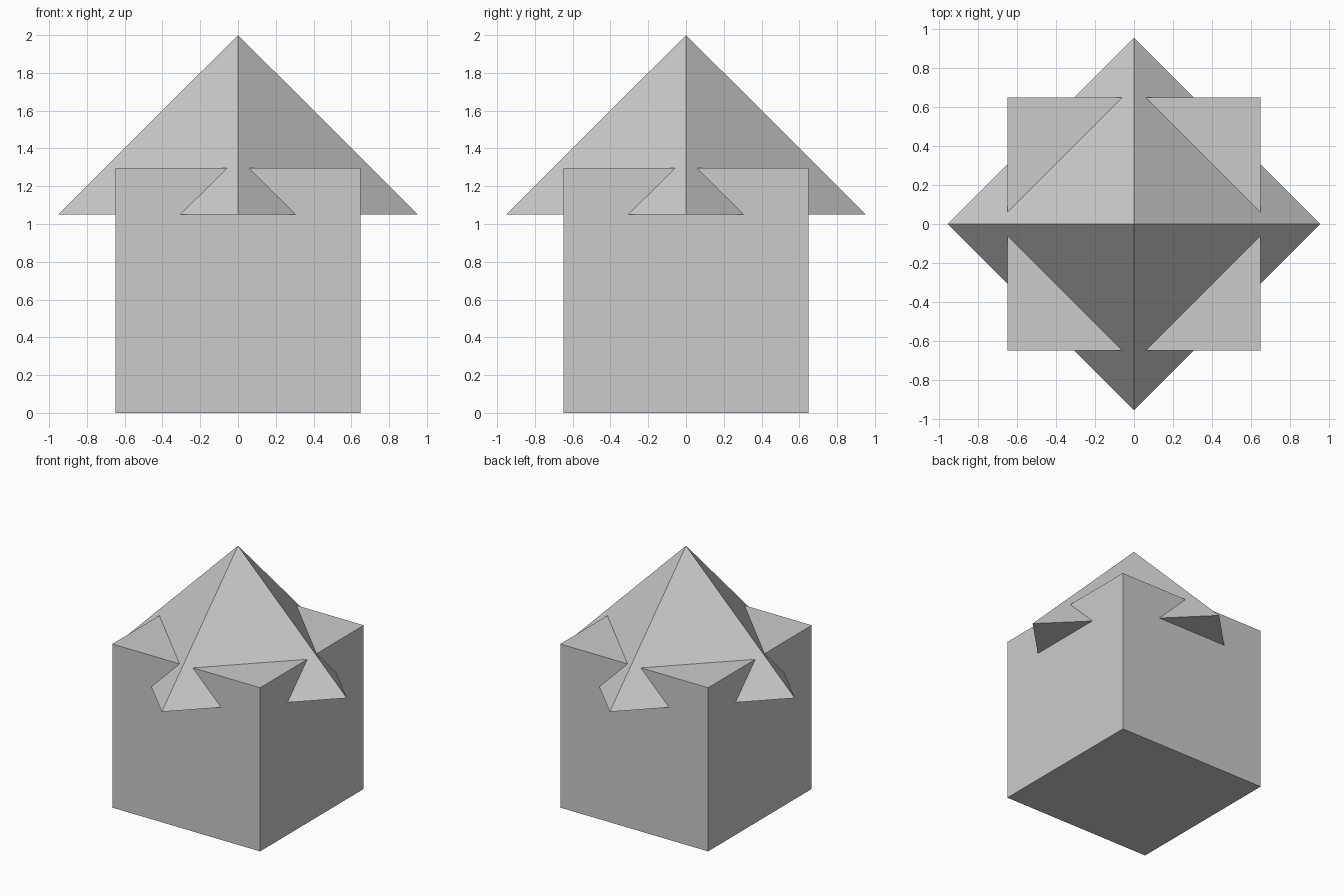
import bpy

if "Cube" in bpy.data.objects:
    bpy.data.objects.remove(bpy.data.objects["Cube"])

SIDE = 1.296      # cube body
EAVES = 1.049     # height of the roof's underside
PEAK = 2.0
RADIUS = 0.954    # roof corner distance, corners on the x and y axes

# Cube body standing on the ground
bpy.ops.mesh.primitive_cube_add(size=SIDE, location=(0, 0, SIDE / 2))
bpy.context.object.name = "body"

# Four-sided pyramid roof, turned 45 degrees to the body and sunk into it
bpy.ops.mesh.primitive_cone_add(vertices=4, radius1=RADIUS, radius2=0,
                                depth=PEAK - EAVES,
                                location=(0, 0, (PEAK + EAVES) / 2))
bpy.context.object.name = "roof"
